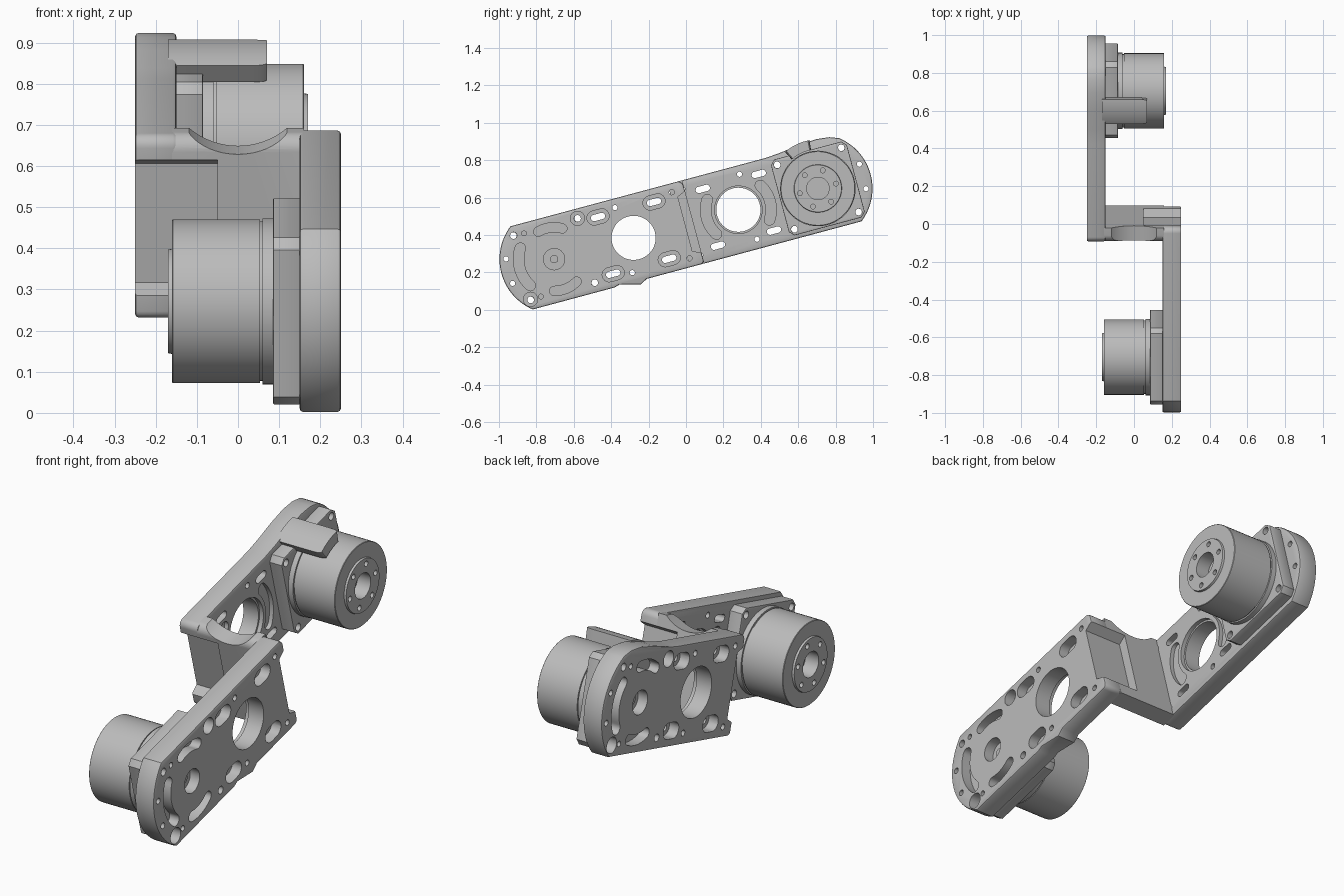
import bpy, bmesh
from math import sin, cos, radians, hypot
from mathutils import Matrix

cube = bpy.data.objects.get("Cube")
if cube:
    bpy.data.objects.remove(cube)

metal = bpy.data.materials.new("machined grey")
metal.use_nodes = True
GREY = (0.5, 0.5, 0.5, 1)
metal.diffuse_color = GREY
metal.node_tree.nodes["Principled BSDF"].inputs["Base Color"].default_value = GREY

# Working frame: x across, u along the arm, v across the arm's width
TILT = Matrix.Translation((0, 0, 0.46)) @ Matrix.Rotation(radians(15), 4, "X")
MOTOR_U, HALF_V, END_U = -0.73, 0.23, 0.04


# ---- 2D outlines in (u, v) ----
def arc(cu, cv, r, a0, a1, n=16):
    steps = [radians(a0 + (a1 - a0) * i / n) for i in range(n + 1)]
    return [(cu + r * cos(a), cv + r * sin(a)) for a in steps]


def circle(cu, cv, r, n=32):
    return arc(cu, cv, r, 0, 360, n)[:-1]


def capsule(cu, cv, half, r):
    return arc(cu + half, cv, r, -90, 90, 10) + arc(cu - half, cv, r, 90, 270, 10)


def curved_slot(cu, r, a0, a1, w):
    (eu, ev), (su, sv) = [arc(cu, 0, r, a, a, 1)[0] for a in (a1, a0)]
    return (arc(cu, 0, r + w, a0, a1) + arc(eu, ev, w, a1, a1 + 180, 8)[1:-1]
            + arc(cu, 0, r - w, a1, a0) + arc(su, sv, w, a0 + 180, a0 + 360, 8)[1:-1])


# ---- solids ----
def add_prism(bm, pts, x0, x1):
    low = [bm.verts.new((x0, u, v)) for u, v in pts]
    high = [bm.verts.new((x1, u, v)) for u, v in pts]
    bm.faces.new(low)
    bm.faces.new(high[::-1])
    for i in range(len(pts)):
        j = (i + 1) % len(pts)
        bm.faces.new((low[i], high[i], high[j], low[j]))


def to_object(name, bm):
    bmesh.ops.recalc_face_normals(bm, faces=bm.faces)
    mesh = bpy.data.meshes.new(name)
    bm.to_mesh(mesh)
    bm.free()
    ob = bpy.data.objects.new(name, mesh)
    bpy.context.scene.collection.objects.link(ob)
    return ob


def solid(name, *prisms):
    bm = bmesh.new()
    for pts, x0, x1 in prisms:
        add_prism(bm, pts, x0, x1)
    return to_object(name, bm)


def lathe(name, profile, n=64):
    bm = bmesh.new()
    rings = [[bm.verts.new((x, u, v)) for u, v in circle(MOTOR_U, 0, r, n)]
             for x, r in profile]
    for a, b in zip(rings, rings[1:]):
        for i in range(n):
            bm.faces.new((a[i], a[i - 1], b[i - 1], b[i]))
    bm.faces.new(rings[0])
    bm.faces.new(rings[-1])
    return to_object(name, bm)


def finish(ob, turn=0, bevel=0, cutters=()):
    """Soften edges, cut holes, bake, shade and put in place."""
    if bevel:
        mod = ob.modifiers.new("edge", "BEVEL")
        mod.width, mod.segments = bevel, 2
        mod.limit_method, mod.angle_limit = "ANGLE", radians(50)
    for cutter in cutters:
        cutter.hide_render = True
        mod = ob.modifiers.new("cut", "BOOLEAN")
        mod.operation, mod.solver, mod.object = "DIFFERENCE", "EXACT", cutter
    graph = bpy.context.evaluated_depsgraph_get()
    graph.update()
    mesh = bpy.data.meshes.new_from_object(ob.evaluated_get(graph))
    ob.modifiers.clear()
    ob.data = mesh
    mesh.materials.clear()
    mesh.materials.append(metal)
    mesh.shade_smooth()
    mesh.set_sharp_from_angle(angle=radians(30))
    for cutter in cutters:
        bpy.data.objects.remove(cutter)
    ob.matrix_world = TILT @ Matrix.Rotation(radians(turn), 4, "Z")


POCKET = [(-0.005, -0.15), (0.06, -0.18), (0.06, 0.18), (-0.005, 0.15)]
LOWER_TAB = [(-0.455, -0.23), (-0.43, -0.222), (-0.316, -0.25), (-0.279, -0.23)]
UPPER_BULGE = [(-0.5, 0.23), (-0.58, 0.236), (-0.69, 0.251), (-0.79, 0.257), (-0.86, 0.249)]


# ---- arm plates ----
def arm_plate(name, turn, lower, upper):
    outline = (lower + arc(0.02, -0.21, 0.02, -90, 0, 4) + arc(0.01, 0.2, 0.03, 0, 90, 6)
               + upper + arc(MOTOR_U, 0, 0.292, 128, 232, 32))
    plate = solid(name, (outline, 0.15, 0.25))
    through = [circle(-0.29, 0, 0.118, 48), circle(-0.345, -0.178, 0.014, 16),
               circle(-0.345, 0.182, 0.014, 16)]
    for v in (-1, 1):
        through += [capsule(u, v * 0.157, 0.022, 0.017) for u in (-0.445, -0.135)]
        through += [circle(u, v * 0.178, 0.018, 20) for u in (-0.907, -0.553)]
        through += [circle(-0.978, v * 0.068, 0.014, 16), circle(-0.03, v * 0.183, 0.014, 16),
                    circle(-0.85, v * 0.175, 0.013, 16)]
    # counterbores and curved pockets, sunk from the outer face
    recess = [curved_slot(MOTOR_U, 0.19, 147, 213, 0.028),
              curved_slot(MOTOR_U, 0.17, 60, 105, 0.025),
              curved_slot(MOTOR_U, 0.17, 255, 300, 0.025),
              circle(MOTOR_U, 0, 0.057),
              circle(-0.553, 0.178, 0.038), circle(-0.907, -0.175, 0.038)]
    recess += [capsule(u, v, 0.022, 0.038) for u in (-0.445, -0.135) for v in (-0.157, 0.157)]
    # shallow pockets in the inner face
    inner = [curved_slot(-0.29, 0.175, a - 33, a + 33, 0.028) for a in (0, 180)]
    inner.append(circle(-0.29, 0, 0.127, 48))
    finish(plate, turn, 0.008, [
        solid("hole_cutter", *[(p, 0.1, 0.3) for p in through + [POCKET]]),
        solid("recess_cutter", *[(p, 0.2, 0.3) for p in recess],
              *[(p, 0.1, 0.17) for p in inner])])


arm_plate("left_arm_plate", 0, LOWER_TAB, [])
arm_plate("right_arm_plate", 180, [], UPPER_BULGE)


# ---- joining web between the plates, with scoop and two end pockets ----
web_outline = ([(-END_U, -HALF_V), (END_U, -HALF_V), (END_U, HALF_V)]
               + arc(0, HALF_V - 0.04, 0.04, 90, 180, 8))
web = solid("joining_web", (web_outline, -0.16, 0.16))
scoop = solid("scoop_cutter", (circle(0, 0.365, 0.18, 96), -0.15, 0.15))
scoop.data.transform(Matrix.Rotation(radians(90), 4, "Z"))
pockets = solid("pocket_cutter", (POCKET, 0.05, 0.3),
                ([(-u, v) for u, v in POCKET], -0.3, -0.05))
finish(web, 0, 0, [scoop, pockets])


# ---- motors with square mounts ----
def motor(side, turn):
    h, c = 0.21, 0.025
    square = [(MOTOR_U + a * su, b * sv)
              for su, sv, flip in ((1, 1, 0), (-1, 1, 1), (-1, -1, 0), (1, -1, 1))
              for a, b in (((h, h - c), (h - c, h))[::-1 if flip else 1])]
    mount = solid(side + "_motor_mount", (square, 0.085, 0.152))
    screws = [(circle(MOTOR_U + a * 0.178, b * 0.178, 0.018, 20), 0.0, 0.3)
              for a in (-1, 1) for b in (-1, 1)]
    finish(mount, turn, 0.004, [solid("screw_cutter", *screws)])

    body = lathe(side + "_motor_body", [
        (0.09, 0.202), (0.06, 0.202), (0.06, 0.194), (0.054, 0.194), (0.054, 0.199),
        (-0.158, 0.199), (-0.16, 0.197), (-0.16, 0.128), (-0.17, 0.126),
        (-0.17, 0.06), (-0.1, 0.06)])
    bolts = [(circle(*arc(MOTOR_U, 0, 0.1, a, a, 1)[0], 0.013, 16), -0.2, -0.13)
             for a in range(0, 360, 60)]
    finish(body, turn, 0, [solid("bolt_cutter", *bolts)])

    # screw head at the bottom of the plate's motor hole
    head = solid(side + "_shaft_screw", (circle(MOTOR_U, 0, 0.022, 20), 0.19, 0.21))
    finish(head, turn)


motor("left", 0)
motor("right", 180)


# ---- guard finger curling over the right motor, with rounded tip ----
TIP = -0.07
bm = bmesh.new()
add_prism(bm, arc(MOTOR_U, 0, 0.262, 63, 95) + arc(MOTOR_U, 0, 0.208, 95, 63), TIP, 0.17)


def radius(vert):
    return hypot(vert.co.y - MOTOR_U, vert.co.z)


corners = [e for e in bm.edges if all(abs(v.co.x - TIP) < 0.001 for v in e.verts)
           and abs(radius(e.verts[0]) - radius(e.verts[1])) > 0.04]
bmesh.ops.bevel(bm, geom=corners, offset=0.045, segments=6, profile=0.5, affect="EDGES")
finish(to_object("motor_guard_finger", bm), 180)
